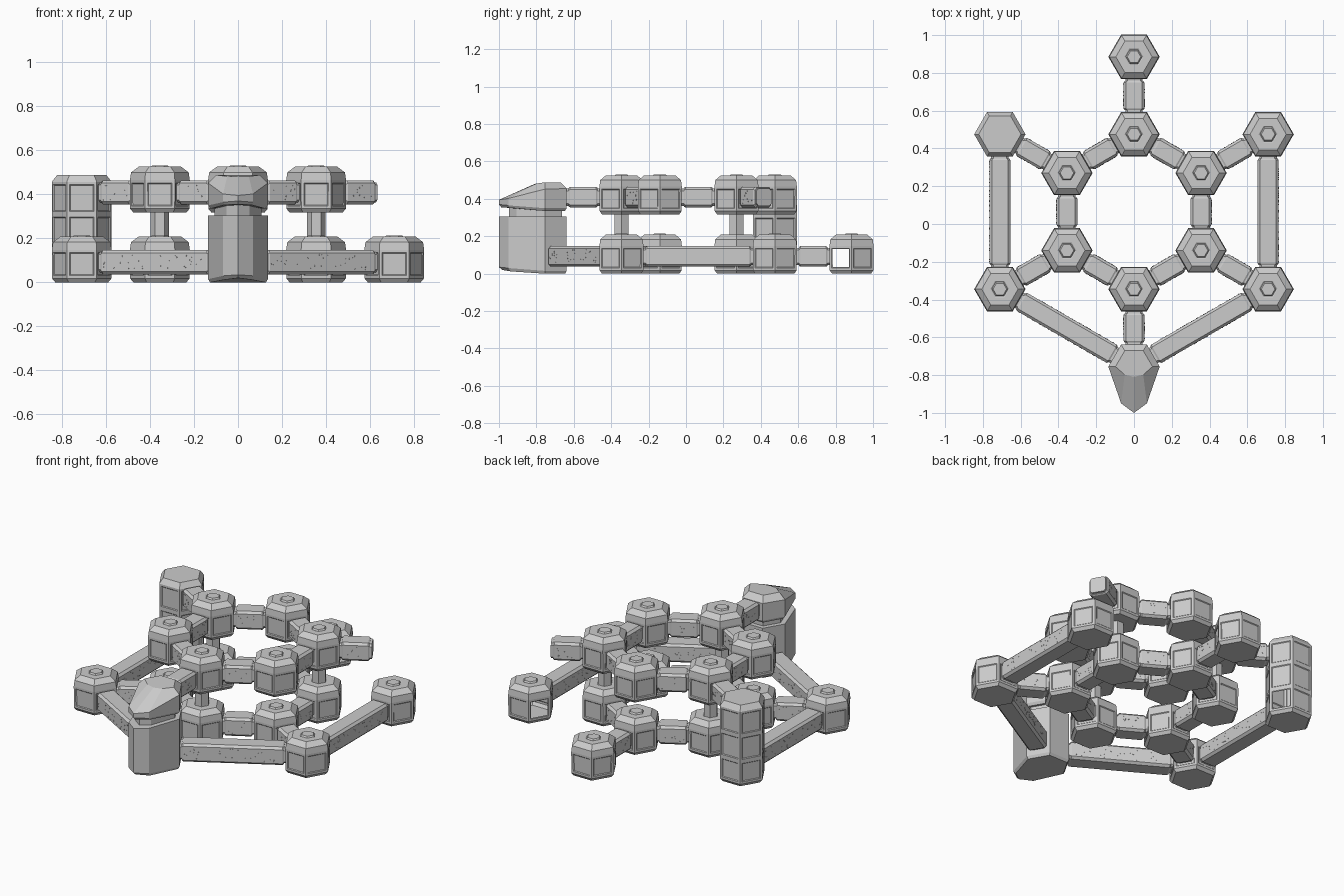
import bpy, bmesh, math, random
from mathutils import Vector, Matrix

if "Cube" in bpy.data.objects:
    bpy.data.objects.remove(bpy.data.objects["Cube"])

random.seed(4)
P = 0.41                       # lattice spacing
CY = 0.065                     # y of ring centre
LEVEL = 0.317                  # height of the upper deck
LO, HI = 0.092, 0.092 + LEVEL  # corridor axis heights


def finish(bm, name):
    bmesh.ops.recalc_face_normals(bm, faces=bm.faces)
    me = bpy.data.meshes.new(name)
    bm.to_mesh(me)
    bm.free()
    ob = bpy.data.objects.new(name, me)
    bpy.context.collection.objects.link(ob)
    return ob


def loft(bm, rings):
    """Skin a stack of equal-length rings and cap both ends."""
    vs = [[bm.verts.new(p) for p in r] for r in rings]
    n = len(vs[0])
    bands = [[bm.faces.new((a[i], a[(i + 1) % n], b[(i + 1) % n], b[i])) for i in range(n)]
             for a, b in zip(vs, vs[1:])]
    caps = [bm.faces.new(vs[0][::-1]), bm.faces.new(vs[-1])]
    return bands, caps


def hexagon(r, z, c=(0, 0)):
    return [(c[0] + r * math.cos(math.radians(60 * i)),
             c[1] + r * math.sin(math.radians(60 * i)), z) for i in range(6)]


def node(ring, deg):
    """Lattice position: ring 1 or 2, at an angle from the ring centre."""
    a = math.radians(deg)
    return Vector((ring * P * math.cos(a), CY + ring * P * math.sin(a)))


def pod(name, c, z0, profile, panel_bands, openings=()):
    """Hexagonal module with recessed wall panels; openings are doorless walls."""
    bm = bmesh.new()
    bands, _ = loft(bm, [hexagon(r, z + z0, c) for r, z in profile])
    bm.normal_update()
    doors = [bands[panel_bands[0]][i] for i in openings]
    walls = [f for b in panel_bands for f in bands[b]]
    bmesh.ops.inset_individual(bm, faces=walls, thickness=0.018)
    bmesh.ops.inset_individual(bm, faces=walls, thickness=0.006, depth=-0.004)
    bmesh.ops.recalc_face_normals(bm, faces=bm.faces)
    bmesh.ops.delete(bm, geom=doors, context='FACES_ONLY')
    return finish(bm, name)


def box_ring(w, h, ch, x):
    return [(x, y, z) for y, z in ((w, -h + ch), (w, h - ch), (w - ch, h), (-w + ch, h),
                                   (-w, h - ch), (-w, -h + ch), (-w + ch, -h), (w - ch, -h))]


def corridor(name, a, b, z):
    """Chamfered square tube with end collars and side rivets between two nodes."""
    d = b - a
    half = d.length / 2
    L = half - 0.128
    bm = bmesh.new()
    loft(bm, [box_ring(w, w, 0.013, x) for w, x in
              ((0.05, -L), (0.055, -L + 0.008), (0.055, L - 0.008), (0.05, L))])
    for s in (-1, 1):          # collars
        _, caps = loft(bm, [box_ring(0.046, 0.046, 0.012, s * (L - 0.01)),
                            box_ring(0.046, 0.046, 0.012, s * (L + 0.013))])
        bm.normal_update()
        bmesh.ops.inset_individual(bm, faces=[caps[1]], thickness=0.012)
    for s in (-1, 1):          # rivets
        for _ in range(int(L * 130)):
            p = Vector((random.uniform(-L + 0.015, L - 0.015), s * 0.0555,
                        random.uniform(-0.035, 0.035)))
            m = Matrix.Translation(p) @ Matrix.Rotation(math.pi / 2, 4, 'X')
            bmesh.ops.create_cone(bm, cap_ends=True, segments=4, radius1=0.003,
                                  radius2=0.003, depth=0.003, matrix=m)
    mid = (a + b) / 2
    bmesh.ops.transform(bm, verts=bm.verts, matrix=Matrix.Translation((mid.x, mid.y, z)) @
                        Matrix.Rotation(math.atan2(d.y, d.x), 4, 'Z'))
    return finish(bm, name)


POD = [(0.120, 0), (0.135, 0.018), (0.136, 0.148), (0.131, 0.183), (0.096, 0.209),
       (0.050, 0.209), (0.043, 0.205), (0.036, 0.214)]
TALL = [(0.120, 0), (0.135, 0.018), (0.136, 0.155), (0.136, 0.310), (0.136, 0.457),
        (0.112, 0.488)]

# inner ring of modules and corridors on both decks
ring = [node(1, 30 + 60 * i) for i in range(6)]
for deck, z0, zc in (("lower", 0, LO), ("upper", LEVEL, HI)):
    for i in range(6):
        pod(f"{deck}_ring_module_{i}", ring[i], z0, POD, [1])
        corridor(f"{deck}_ring_corridor_{i}", ring[i], ring[(i + 1) % 6], zc)

# outer nodes: 90 back, 30/150 back sides, 210/330 front sides, 270 tower
out = {d: node(2, d) for d in (30, 90, 150, 210, 270, 330)}
pod("back_module", out[90], 0, POD, [1], [3, 5])
pod("back_right_module", out[30], 0, POD, [1], [2])
pod("front_left_module", out[210], 0, POD, [1])
pod("front_right_module", out[330], 0, POD, [1])
pod("tall_module", out[150], 0, TALL, [1, 2, 3], [0])

# spokes alternate between the decks
for d in (90, 210, 330):
    corridor(f"lower_spoke_{d}", node(1, d), out[d], LO)
for d in (30, 150, 270):
    corridor(f"upper_spoke_{d}", node(1, d), out[d], HI)

# long perimeter corridors
for a, b in ((150, 210), (210, 270), (270, 330), (330, 30)):
    corridor(f"perimeter_corridor_{a}", out[a], out[b], LO)

# vertical shafts joining the decks
for d in (30, 150, 270):
    bm = bmesh.new()
    loft(bm, [hexagon(0.042, z, node(1, d)) for z in (0.19, 0.34)])
    finish(bm, f"shaft_{d}")

# front tower: hexagonal back with a pointed prow
ty = out[270].y
PLAN = [(0.136, ty), (0.068, ty + 0.117), (-0.068, ty + 0.117), (-0.136, ty),
        (-0.068, -0.95), (0, -1.0), (0.068, -0.95)]


def plan_ring(s, zs, front=None):
    """Scaled plan outline; zs gives side, back and prow heights."""
    f = s if front is None else front
    hs = (zs[0], zs[1], zs[1], zs[0], zs[2], zs[3], zs[2])
    return [(x * s, ty + (y - ty) * (f if y < ty - 0.01 else s), z)
            for (x, y), z in zip(PLAN, hs)]


bm = bmesh.new()
loft(bm, [plan_ring(0.93, (0, 0, 0.012, 0.02)), plan_ring(1, (0.015, 0.015, 0.03, 0.035)),
          plan_ring(1, (0.305,) * 4)])
finish(bm, "tower_body")
bm = bmesh.new()
loft(bm, [plan_ring(0.78, (0.30,) * 4), plan_ring(0.78, (0.36,) * 4)])
finish(bm, "tower_neck")
bm = bmesh.new()
loft(bm, [plan_ring(0.92, (0.335, 0.335, 0.352, 0.355), 0.95),
          plan_ring(1, (0.35, 0.35, 0.365, 0.37)),
          plan_ring(1, (0.452, 0.455, 0.402, 0.395)),
          plan_ring(0.72, (0.488, 0.488, 0.482, 0.48), 0.22)])
finish(bm, "tower_cap")
